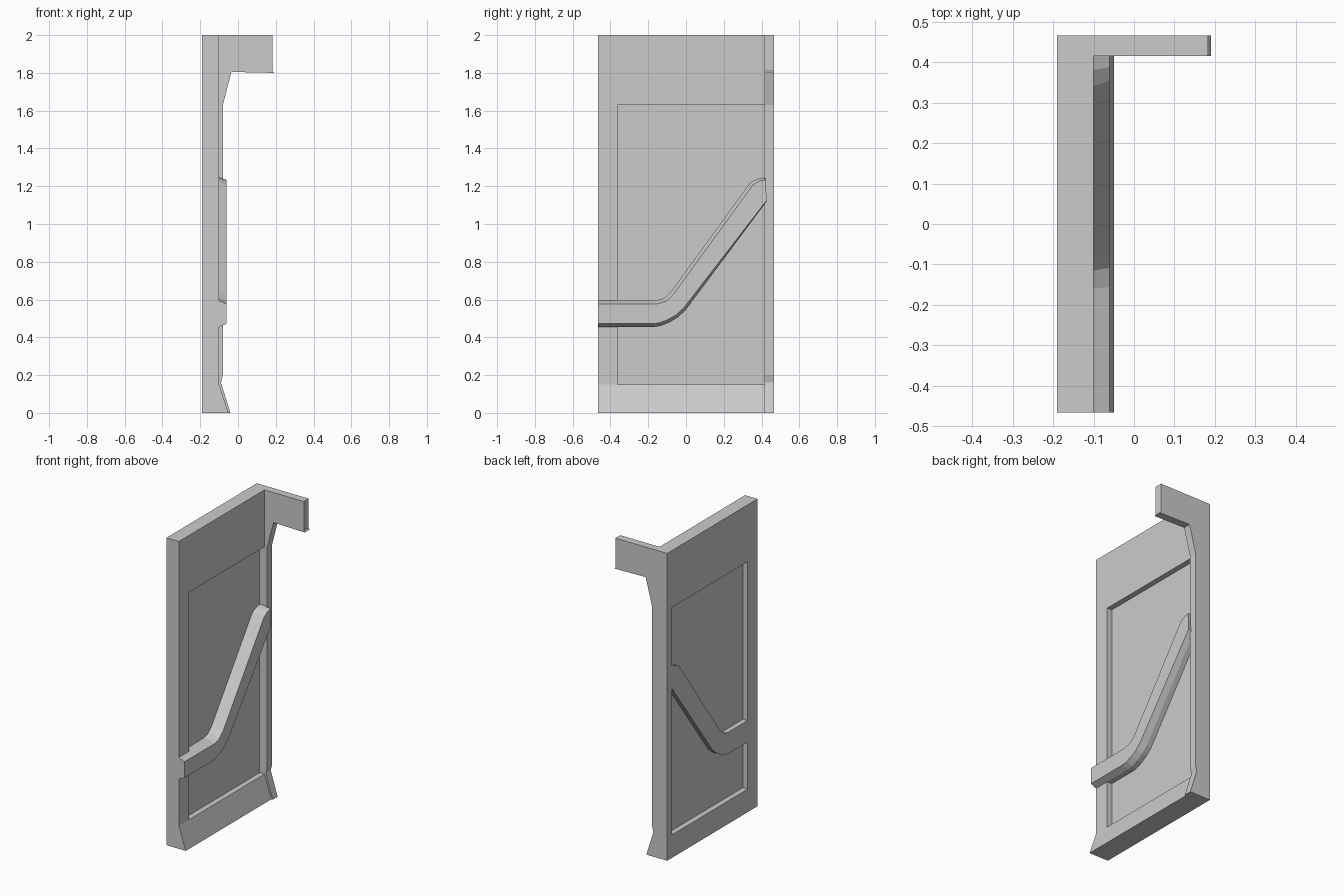
import bpy, bmesh

if "Cube" in bpy.data.objects:
    bpy.data.objects.remove(bpy.data.objects["Cube"])


def loft(name, rings):
    """Skin a stack of matching closed rings and cap both ends."""
    bm = bmesh.new()
    rows = [[bm.verts.new(p) for p in ring] for ring in rings]
    n = len(rows[0])
    for a, b in zip(rows, rows[1:]):
        for i in range(n):
            j = (i + 1) % n
            bm.faces.new((a[i], a[j], b[j], b[i]))
    bm.faces.new(rows[0][::-1])
    bm.faces.new(rows[-1])
    bmesh.ops.recalc_face_normals(bm, faces=bm.faces)
    mesh = bpy.data.meshes.new(name)
    bm.to_mesh(mesh)
    bm.free()
    obj = bpy.data.objects.new(name, mesh)
    bpy.context.collection.objects.link(obj)
    return obj


def extrude_x(name, yz, x0, x1):
    return loft(name, [[(x, y, z) for y, z in yz] for x in (x0, x1)])


def extrude_y(name, xz, y0, y1):
    return loft(name, [[(x, y, z) for x, z in xz] for y in (y0, y1)])


BACK, FACE = -0.19, -0.10
Y0, Y1, Y2 = -0.465, 0.415, 0.465

# C-shaped frame around the recess, open towards the end post
extrude_x("wall_frame", [
    (Y1, 2), (Y0, 2), (Y0, 0), (Y1, 0), (Y1, 0.15),
    (-0.363, 0.15), (-0.363, 1.63), (Y1, 1.63)], BACK, FACE)

# Thin recessed infill panel
extrude_x("recessed_panel", [
    (-0.37, 0.145), (0.42, 0.145), (0.42, 1.635), (-0.37, 1.635)], -0.155, -0.135)

# Sloping skirting along the base
extrude_y("skirting", [(FACE, 0), (-0.05, 0), (FACE, 0.15)], Y0, Y1)

# End post with flared foot and overhead arm
extrude_y("end_post", [
    (BACK, 0), (-0.04, 0), (-0.09, 0.16), (-0.08, 0.2), (-0.08, 1.63),
    (-0.035, 1.805), (0.19, 1.80), (0.183, 1.81), (0.183, 2), (BACK, 2)], Y1, Y2)

# Bent rail running through the panel, bevelled at the front
outer = [(Y0, 0.455), (-0.17, 0.455), (-0.135, 0.46), (-0.09, 0.478),
         (-0.045, 0.505), (-0.005, 0.54), (0.42, 1.11),
         (0.418, 1.247), (0.38, 1.24), (0.34, 1.22), (-0.08, 0.64),
         (-0.115, 0.608), (-0.16, 0.595), (Y0, 0.595)]
inner = [(Y0, 0.472), (-0.175, 0.472), (-0.14, 0.477), (-0.095, 0.494),
         (-0.05, 0.521), (-0.012, 0.556), (0.427, 1.125),
         (0.421, 1.233), (0.388, 1.227), (0.354, 1.207), (-0.068, 0.625),
         (-0.108, 0.59), (-0.155, 0.577), (Y0, 0.577)]
loft("bent_rail", [[(x, y, z) for y, z in ring] for x, ring in
                   ((-0.188, outer), (FACE, outer), (-0.06, inner))])
